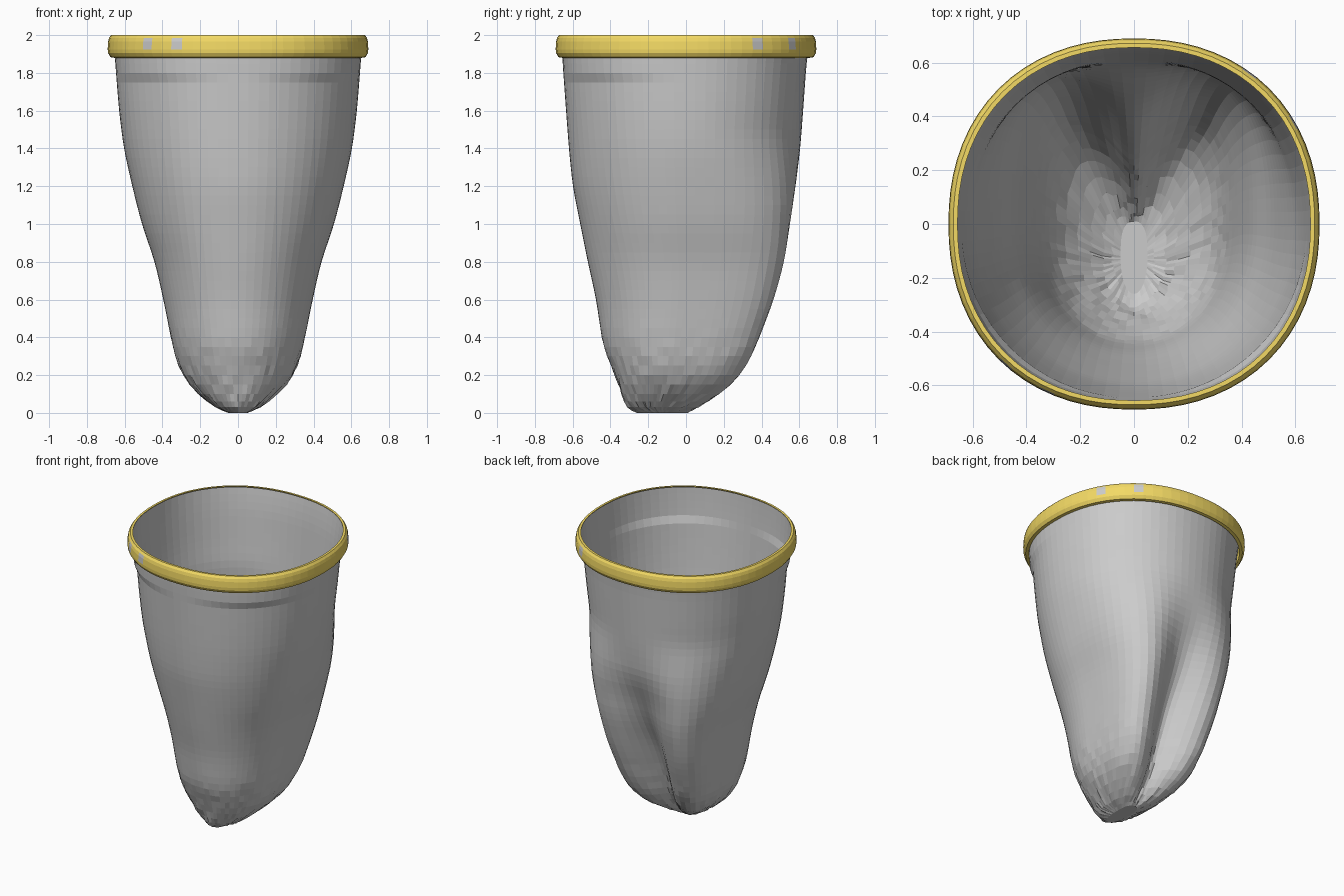
import bpy, bmesh, math, random

if "Cube" in bpy.data.objects:
    bpy.data.objects.remove(bpy.data.objects["Cube"])

random.seed(4)
SEGS = 72

# Bag profile: height, half width, front y, back y
PROFILE = [
    (0.0, 0.05, -0.26, 0.01), (0.03, 0.12, -0.31, 0.07), (0.10, 0.21, -0.34, 0.18),
    (0.20, 0.30, -0.375, 0.295), (0.35, 0.345, -0.44, 0.37), (0.60, 0.395, -0.475, 0.465),
    (0.80, 0.44, -0.52, 0.52), (1.0, 0.51, -0.56, 0.55), (1.2, 0.56, -0.60, 0.58),
    (1.4, 0.605, -0.62, 0.605), (1.6, 0.63, -0.635, 0.62), (1.88, 0.652, -0.655, 0.64),
    (2.0, 0.66, -0.66, 0.66)]
# Valley pressed into the back: height, depth, squareness of the lobes beside it
VALLEY = [(0.0, 0.25, 2.4), (0.1, 0.46, 2.8), (0.3, 0.48, 3.3), (0.6, 0.41, 3.3),
          (0.8, 0.30, 3.0), (1.0, 0.19, 2.7), (1.2, 0.08, 2.4), (1.45, 0.0, 2.1),
          (2.0, 0.0, 2.2)]


def lookup(table, z):
    for p, q in zip(table, table[1:]):
        if z <= q[0]:
            t = (z - p[0]) / (q[0] - p[0])
            return [u + (v - u) * t for u, v in zip(p[1:], q[1:])]
    return list(table[-1][1:])


def smooth_lookup(table, z):
    """Table value averaged over a small height window."""
    w = min(0.07, z / 3, 2.0 - z)
    samples = [lookup(table, z + w * k / 2) for k in (-2, -1, 0, 1, 2)]
    return [sum(col) / 5 for col in zip(*samples)]


def bell(x, width, power=2):
    return math.exp(-abs(x / width) ** power)


def outline(ang, a, front, back, n_front=2.2, n_back=2.2):
    """Radius of the rounded-square section in direction ang."""
    c, s = math.cos(ang), math.sin(ang)
    b, n = (back, n_back) if s > 0 else (front, n_front)
    return (abs(c / a) ** n + abs(s / b) ** n) ** (-1 / n)


def loft(name, rings, cap=False):
    bm = bmesh.new()
    loops = [[bm.verts.new(p) for p in ring] for ring in rings]
    for lo, hi in zip(loops, loops[1:]):
        for i in range(SEGS):
            j = (i + 1) % SEGS
            bm.faces.new((lo[i], lo[j], hi[j], hi[i]))
    if cap:
        bm.faces.new(loops[0][::-1])
    me = bpy.data.meshes.new(name)
    bm.to_mesh(me)
    bm.free()
    ob = bpy.data.objects.new(name, me)
    bpy.context.collection.objects.link(ob)
    return ob


# Cloth bag with a valley between two lobes at the back and a crumpled toe
heights = [0, 0.012, 0.03, 0.06] + [0.1 + 0.05 * i for i in range(38)] + [1.995]
rings = []
for z in heights:
    half, front, back = smooth_lookup(PROFILE, z)
    depth, square = smooth_lookup(VALLEY, z)
    cy = (front + back) / 2
    n_front = 2.05 if z < 1.8 else 2.2
    ring = []
    for i in range(SEGS):
        ang = 2 * math.pi * i / SEGS
        r = outline(ang, half, cy - front, back - cy, n_front, square)
        r *= 1 - depth * bell(math.degrees(ang) - 90, 24, 2.3)
        if 0 < z < 0.5:
            r += random.uniform(-0.008, 0.008) * (1 - z / 0.5)
        ring.append((r * math.cos(ang), r * math.sin(ang)))
    # keep the lobes reaching the full back profile
    reach = (back - cy) / max(y for x, y in ring)
    rings.append([(x, cy + y * (reach if y > 0 else 1), z) for x, y in ring])
bag = loft("cloth_bag", rings, cap=True)

# Gold rim: faceted band around the mouth
BAND = [(0.655, 1.88), (0.675, 1.883), (0.688, 1.905), (0.69, 1.925), (0.688, 1.965),
        (0.683, 1.985), (0.672, 2.0), (0.656, 2.0)]
rim_rings = []
for r0, z in BAND:
    ring = []
    for i in range(SEGS):
        ang = 2 * math.pi * i / SEGS
        r = outline(ang, r0, r0, r0)
        ring.append((r * math.cos(ang), r * math.sin(ang), z))
    rim_rings.append(ring)
rim = loft("gold_rim", rim_rings)
for label, colour in (("gold", (0.9, 0.7, 0.13, 1)), ("pale_grey", (0.6, 0.6, 0.6, 1))):
    mat = bpy.data.materials.new(label)
    mat.diffuse_color = colour
    mat.use_nodes = True
    mat.node_tree.nodes["Principled BSDF"].inputs["Base Color"].default_value = mat.diffuse_color
    rim.data.materials.append(mat)

# Small pale patches on the outer face of the rim
for deg in (31, 51, 228, 243):
    seg = int(deg / 360 * SEGS)
    for row in (3, 4):
        rim.data.polygons[row * SEGS + seg].material_index = 1
